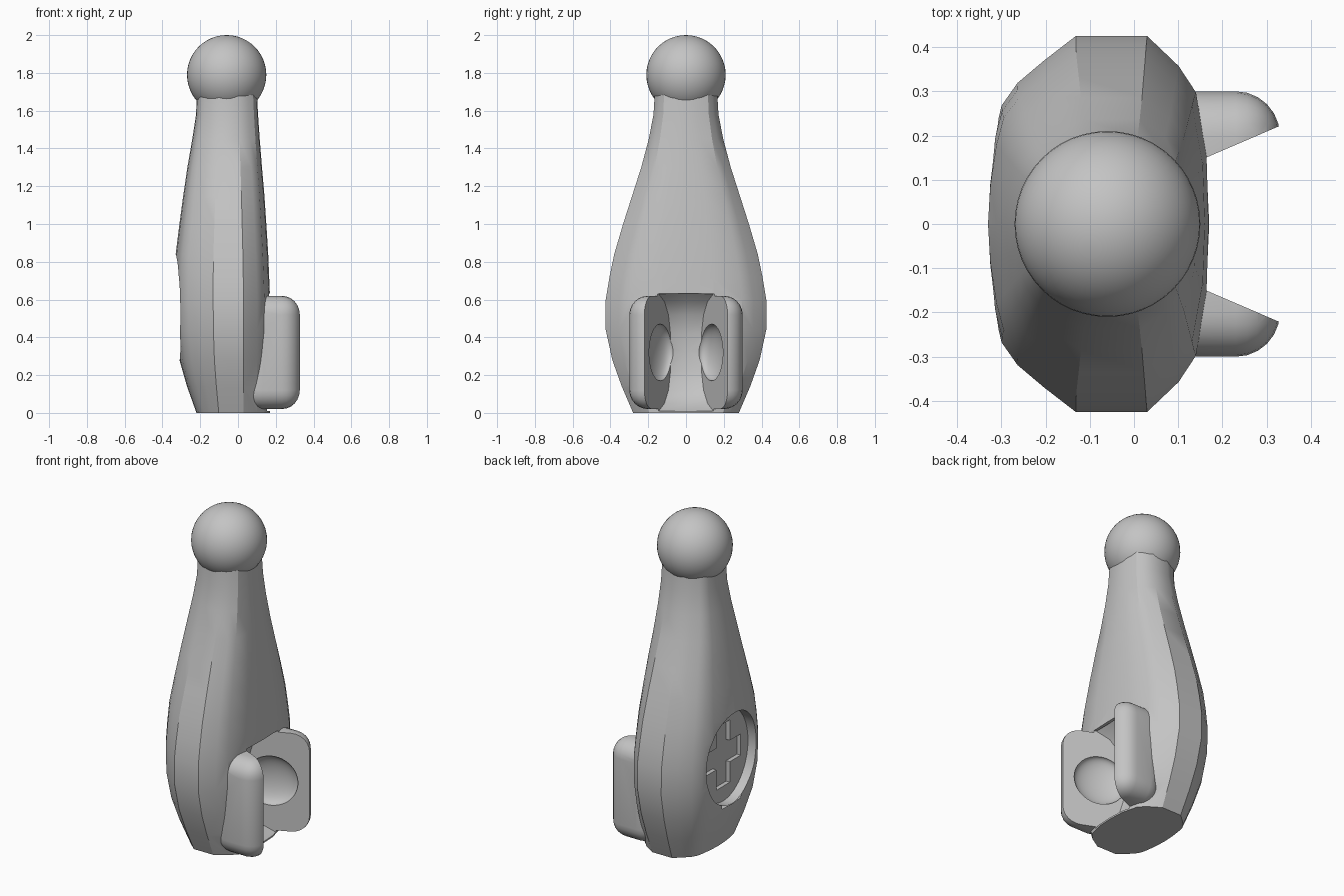
import bpy, bmesh, math
from mathutils import Matrix, Vector

old = bpy.data.objects.get("Cube")
if old:
    bpy.data.objects.remove(old, do_unlink=True)

grey = bpy.data.materials.new("plain_grey")
grey.use_nodes = True
COLOUR = (0.55, 0.55, 0.55, 1)
grey.diffuse_color = COLOUR
grey.node_tree.nodes["Principled BSDF"].inputs["Base Color"].default_value = COLOUR


def finish(name, bm):
    bmesh.ops.recalc_face_normals(bm, faces=bm.faces)
    mesh = bpy.data.meshes.new(name)
    bm.to_mesh(mesh)
    bm.free()
    mesh.materials.append(grey)
    obj = bpy.data.objects.new(name, mesh)
    bpy.context.collection.objects.link(obj)
    return obj


def loft(name, rings):
    bm = bmesh.new()
    loops = [[bm.verts.new(p) for p in ring] for ring in rings]
    n = len(loops[0])
    for a, b in zip(loops, loops[1:]):
        for i in range(n):
            j = (i + 1) % n
            bm.faces.new((a[i], a[j], b[j], b[i]))
    bm.faces.new(loops[0])
    bm.faces.new(loops[-1])
    return finish(name, bm)


def box(name, low, high, bevel=0):
    low, high = Vector(low), Vector(high)
    bm = bmesh.new()
    bmesh.ops.create_cube(bm, size=1, matrix=Matrix.Translation((low + high) / 2)
                          @ Matrix.Diagonal((high - low).to_4d()))
    if bevel:
        bmesh.ops.bevel(bm, geom=bm.edges[:], offset=bevel, segments=6,
                        profile=0.5, affect='EDGES')
    return finish(name, bm)


def ball(name, matrix):
    bm = bmesh.new()
    bmesh.ops.create_uvsphere(bm, u_segments=48, v_segments=24, radius=1, matrix=matrix)
    return finish(name, bm)


def select(obj):
    bpy.ops.object.select_all(action='DESELECT')
    obj.select_set(True)
    bpy.context.view_layer.objects.active = obj


def combine(target, tool, operation):
    mod = target.modifiers.new("combine", 'BOOLEAN')
    mod.operation, mod.object, mod.solver = operation, tool, 'EXACT'
    select(target)
    bpy.ops.object.modifier_apply(modifier=mod.name)
    bpy.data.objects.remove(tool, do_unlink=True)


# Body: one flat-sided cross-section scaled along the height
MID = -0.06
HALF = [(-1, 0), (-.98, .23), (-.93, .47), (-.87, .63), (-.74, .75), (-.52, .87),
        (-.26, 1), (.39, 1), (.7, .84), (.87, .7), (.98, .35), (1, 0)]
SECTION = HALF + [(u, -v) for u, v in HALF[-2:0:-1]]
# height, back x, front x, half width
LEVELS = [(0, -.22, .17, .28), (.14, -.27, .17, .34), (.28, -.31, .17, .39),
          (.44, -.33, .17, .425), (.6, -.335, .17, .425), (.72, -.334, .165, .405),
          (.84, -.33, .16, .38), (1, -.31, .15, .333), (1.15, -.29, .14, .285),
          (1.3, -.268, .127, .237), (1.45, -.242, .115, .197),
          (1.58, -.222, .106, .172), (1.7, -.218, .1, .165)]
body = loft("body", [
    [(MID + u * (MID - back if u < 0 else front - MID), v * width, z)
     for u, v in SECTION] for z, back, front, width in LEVELS])

# Rounded jaws on the +x side
for side in (1, -1):
    ys = sorted((side * .02, side * .3))
    combine(body, box("jaw", (.03, ys[0], .02), (.33, ys[1], .62), .1), 'UNION')

# Tapering mouth between the jaws, with a curved back wall
SLOPE, INNER = .43, .08


def mouth_ring(z, back, peak=0):
    edge = INNER + SLOPE * back
    wide = INNER + SLOPE * .5
    return [(.5, -wide, z), (back, -edge, z), (back - .02, 0, z + peak),
            (back, edge, z), (.5, wide, z), (.5, 0, z + peak)]


combine(body, loft("mouth", [
    mouth_ring(.01, .15), mouth_ring(.05, .08), mouth_ring(.12, .03),
    mouth_ring(.22, .005), mouth_ring(.32, 0), mouth_ring(.42, .005),
    mouth_ring(.52, .03), mouth_ring(.59, .08), mouth_ring(.63, .15, .03)]), 'DIFFERENCE')

# Round dimple in each inner jaw face
for side in (1, -1):
    normal = Vector((-SLOPE, side, 0)).normalized()
    turn = normal.to_track_quat('Z', 'Y').to_matrix().to_4x4()
    place = Matrix.Translation((.13, side * (INNER + SLOPE * .13), .32))
    combine(body, ball("dimple", place @ turn @ Matrix.Diagonal((.15, .15, .06, 1))),
            'DIFFERENCE')

# Round recess on the -x side with a sunken plus
FLOOR, CENTRE = -.25, .56
turns = [math.tau * i / 64 for i in range(64)]
combine(body, loft("recess", [
    [(x, .24 * math.cos(t), CENTRE + .28 * math.sin(t)) for t in turns]
    for x in (-.5, FLOOR)]), 'DIFFERENCE')
for a, b in ((.17, .065), (.065, .19)):
    combine(body, box("plus", (FLOOR - .05, -a, CENTRE - b),
                      (FLOOR + .025, a, CENTRE + b)), 'DIFFERENCE')

# Ball on top
knob = ball("top_ball", Matrix.Translation((MID, 0, 1.79)) @ Matrix.Diagonal((.21, .21, .21, 1)))

for obj in (body, knob):
    select(obj)
    bpy.ops.object.shade_smooth_by_angle(angle=math.radians(30))
